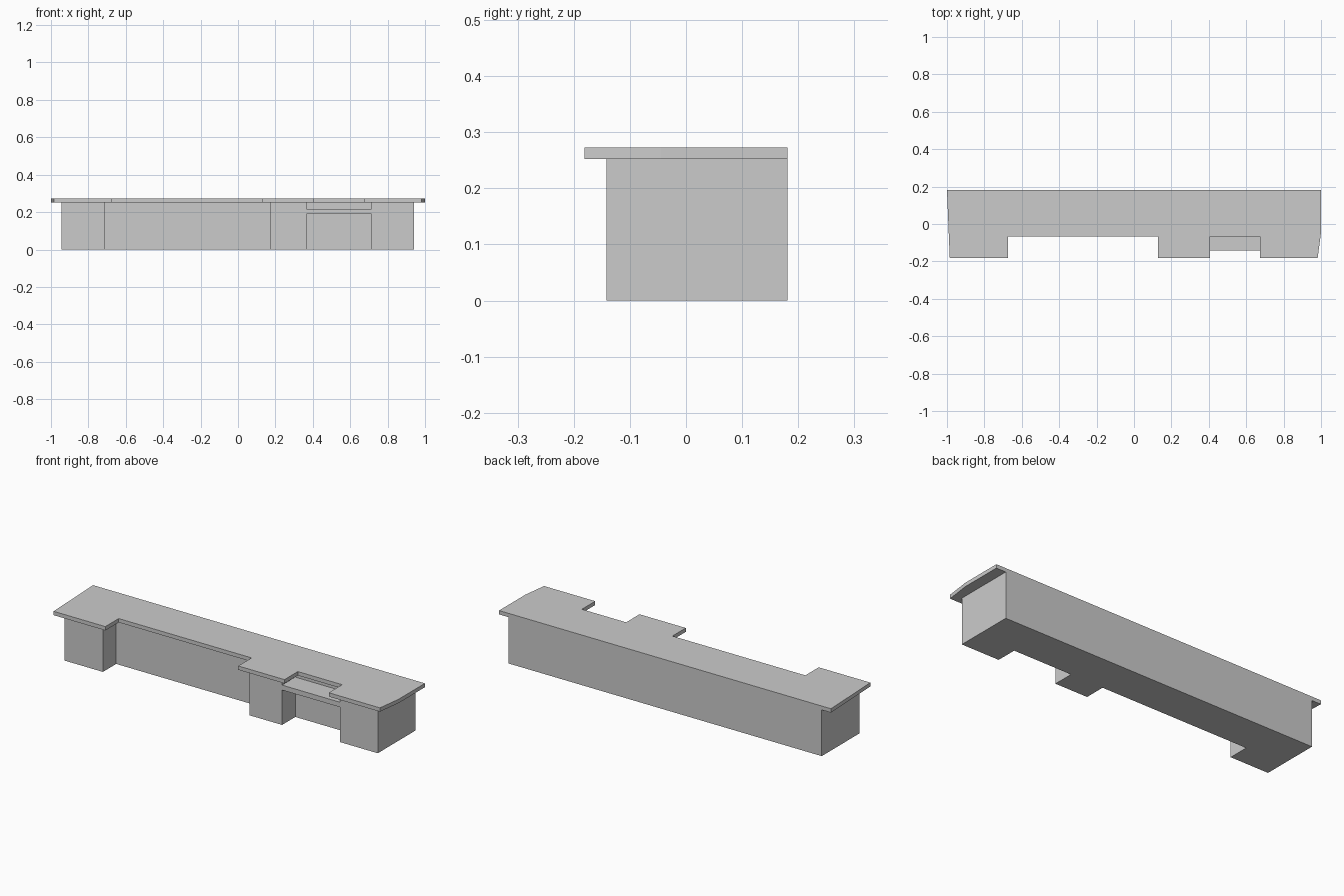
import bpy
import bmesh

if "Cube" in bpy.data.objects:
    bpy.data.objects.remove(bpy.data.objects["Cube"])


def prism(name, outline, z0, z1):
    """Extrude a counter-clockwise plan outline from z0 up to z1."""
    bm = bmesh.new()
    base = bm.faces.new([bm.verts.new((x, y, z0)) for x, y in outline])
    top = bmesh.ops.extrude_face_region(bm, geom=[base])["geom"]
    verts = [v for v in top if isinstance(v, bmesh.types.BMVert)]
    bmesh.ops.translate(bm, verts=verts, vec=(0, 0, z1 - z0))
    bmesh.ops.recalc_face_normals(bm, faces=bm.faces[:])
    mesh = bpy.data.meshes.new(name)
    bm.to_mesh(mesh)
    bm.free()
    obj = bpy.data.objects.new(name, mesh)
    bpy.context.collection.objects.link(obj)
    return obj


def notched_front(front, recess, notches):
    """Front edge points, left to right, stepping back at each notch."""
    pts = []
    for x0, x1 in notches:
        pts += [(x0, front), (x0, recess), (x1, recess), (x1, front)]
    return pts


BACK = 0.181
FRONT = -0.142
RECESS = -0.028
COUNTER_Z = 0.252

# Cabinet base with two knee spaces
knee_spaces = [(-0.715, 0.17), (0.365, 0.715)]
prism("cabinet_base",
      [(-0.945, BACK), (-0.945, FRONT)]
      + notched_front(FRONT, RECESS, knee_spaces)
      + [(0.942, FRONT), (0.942, BACK)],
      0, COUNTER_Z)

# Low shelf bridging the small knee space
x0, x1 = knee_spaces[1]
prism("shelf", [(x0, FRONT), (x1, FRONT), (x1, RECESS), (x0, RECESS)],
      0.19, 0.217)

# Overhanging countertop with slightly tapered ends
prism("countertop",
      [(-1.0, BACK), (-0.985, -0.181)]
      + notched_front(-0.181, -0.066, [(-0.673, 0.128), (0.407, 0.674)])
      + [(0.982, -0.181), (1.0, -0.045), (1.0, BACK)],
      COUNTER_Z, 0.273)
